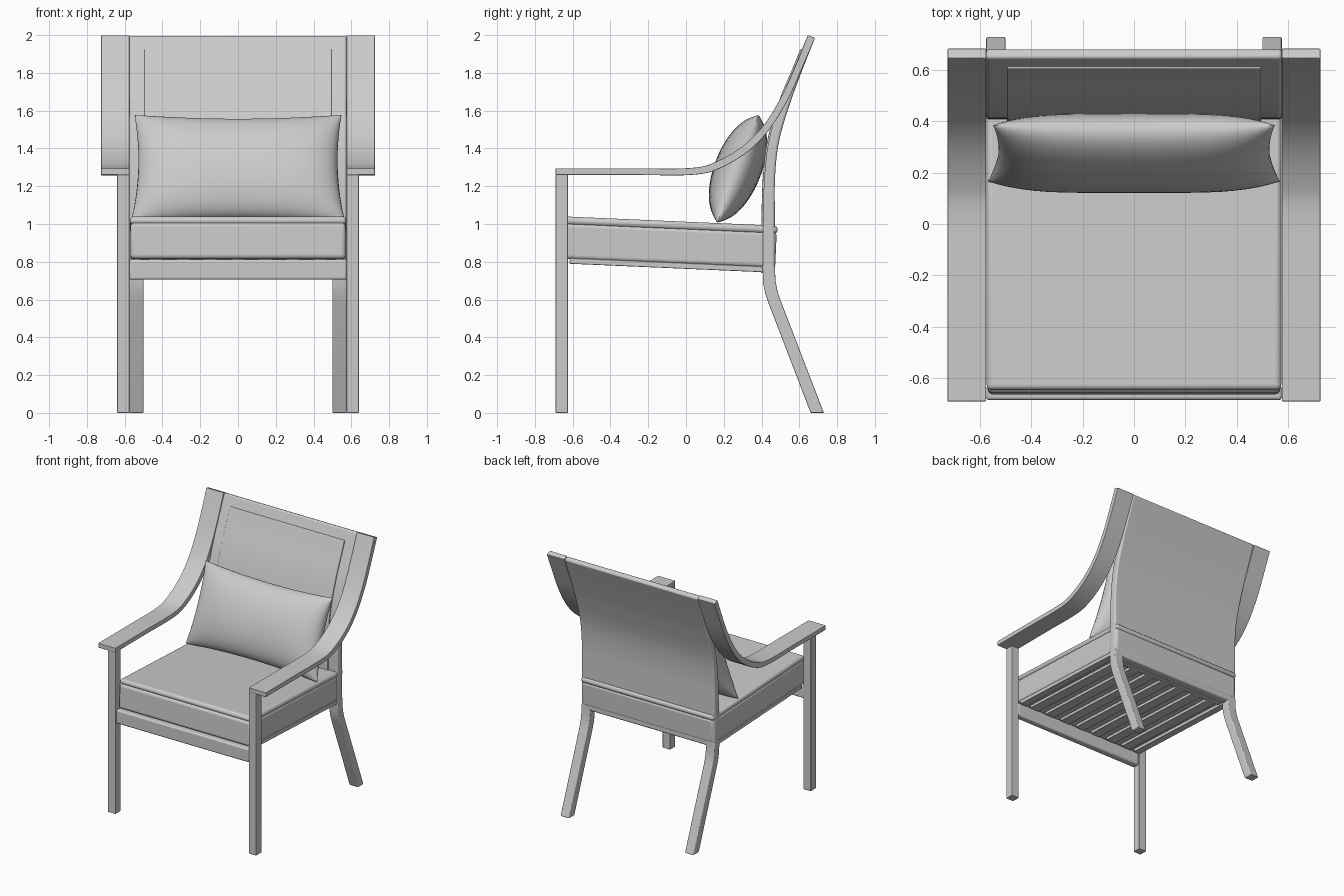
import bpy, bmesh, math
from mathutils import Matrix, Vector

if "Cube" in bpy.data.objects:
    bpy.data.objects.remove(bpy.data.objects["Cube"])

grey = bpy.data.materials.new("plain_grey")
grey.use_nodes = True
grey.diffuse_color = (0.6, 0.6, 0.6, 1)
grey.node_tree.nodes["Principled BSDF"].inputs["Base Color"].default_value = (0.6, 0.6, 0.6, 1)


def finish(name, bm, bevel=0.0, segments=3):
    bmesh.ops.recalc_face_normals(bm, faces=bm.faces)
    mesh = bpy.data.meshes.new(name)
    bm.to_mesh(mesh)
    bm.free()
    mesh.materials.append(grey)
    ob = bpy.data.objects.new(name, mesh)
    bpy.context.collection.objects.link(ob)
    if bevel:
        mod = ob.modifiers.new("rounding", 'BEVEL')
        mod.width, mod.segments = bevel, segments
        mod.limit_method, mod.angle_limit = 'ANGLE', math.radians(40)
    bpy.ops.object.select_all(action='DESELECT')
    bpy.context.view_layer.objects.active = ob
    ob.select_set(True)
    bpy.ops.object.shade_smooth_by_angle(angle=math.radians(35))
    return ob


def box(name, x, y, z, bevel=0.0, segments=3, tilt=None):
    """Box from (low, high) ranges, optionally turned by a matrix."""
    bm = bmesh.new()
    bmesh.ops.create_cube(bm, size=1)
    for v in bm.verts:
        v.co = Vector([(r[0] + r[1]) / 2 + c * (r[1] - r[0]) for c, r in zip(v.co, (x, y, z))])
    if tilt:
        bm.transform(tilt)
    return finish(name, bm, bevel, segments)


def smooth_line(points, steps=6):
    """Smooth curve through (y, z) points."""
    p = [Vector(q) for q in points]
    p = [2 * p[0] - p[1]] + p + [2 * p[-1] - p[-2]]
    out = []
    for a, b, c, d in zip(p, p[1:], p[2:], p[3:]):
        for i in range(steps):
            t = i / steps
            out.append(0.5 * (2 * b + (c - a) * t + (2 * a - 5 * b + 4 * c - d) * t ** 2
                              + (3 * b - a - 3 * c + d) * t ** 3))
    return out + [p[-2]]


def slab(name, front, rear, x0, x1, bevel=0.0):
    """Side profile between two matching (y, z) lines, extruded along x."""
    bm = bmesh.new()
    rows = [[bm.verts.new((x, q[0], q[1])) for x, q in ((x0, f), (x1, f), (x1, r), (x0, r))]
            for f, r in zip(front, rear)]
    for a, b in zip(rows, rows[1:]):
        for i in range(4):
            j = (i + 1) % 4
            bm.faces.new((a[i], a[j], b[j], b[i]))
    bm.faces.new(rows[0])
    bm.faces.new(rows[-1])
    return finish(name, bm, bevel)


# Curved back shell with a raised upholstered panel
shell_front = [(.405, .74), (.407, 1.0), (.415, 1.25), (.44, 1.45), (.5, 1.65), (.57, 1.82), (.645, 2.0)]
shell_rear = [(.47, .74), (.47, 1.05), (.472, 1.26), (.493, 1.44), (.548, 1.63), (.61, 1.8), (.683, 1.985)]
slab("back_shell", smooth_line(shell_front), smooth_line(shell_rear), -.575, .575, .012)
panel = shell_front[:-1] + [(.613, 1.925)]
slab("back_panel", smooth_line([(y - .008, z) for y, z in panel]),
     smooth_line([(y + .01, z) for y, z in panel]), -.495, .495, .004)

# Arms sweep up into wings beside the back
arm_top = [(-.69, 1.295), (-.3, 1.295), (.03, 1.297), (.17, 1.335), (.31, 1.42), (.42, 1.535), (.51, 1.685),
           (.58, 1.84), (.645, 2.0)]
arm_under = [(-.69, 1.26), (-.3, 1.26), (.03, 1.26), (.18, 1.295), (.33, 1.385), (.445, 1.505), (.543, 1.665),
             (.615, 1.825), (.683, 1.985)]
leg_front = [(.66, 0), (.437, .58), (.419, .635), (.408, .69), (.405, .78)]
leg_rear = [(.73, 0), (.499, .6), (.483, .65), (.474, .7), (.47, .78)]
for side, s in (("left", 1), ("right", -1)):
    slab(side + "_arm", smooth_line(arm_top), smooth_line(arm_under), s * .575, s * .725, .003)
    slab(side + "_back_leg", leg_front, leg_rear, s * .5, s * .575, .006)
    box(side + "_front_leg", sorted((s * .575, s * .64)), (-.69, -.625), (0, 1.262), .003)

# Seat frame, slats and cushion share the same backward slope
slope = Matrix.Rotation(math.radians(-2.5), 4, 'X')
box("front_rail", (-.576, .576), (-.685, -.63), (.705, .812), .012)
box("back_rail", (-.5, .5), (.36, .41), (.745, .775), .003)
for s in (-1, 1):
    box("side_rail", sorted((s * .515, s * .57)), (-.65, .41), (.762, .792), .004, tilt=slope)
for i in range(7):
    x = (i - 3) * .145
    box("seat_slat", (x - .04, x + .04), (-.65, .41), (.762, .786), .004, tilt=slope)
box("cushion_body", (-.57, .57), (-.7, .438), (.786, .978), .022, 4, tilt=slope)
box("cushion_top", (-.573, .573), (-.69, .442), (.968, 1.011), .02, 4, tilt=slope)

# Plump pillow with pinched edges, leaning on the back
bm = bmesh.new()
n = 28
lean = Matrix.Translation((0, .275, 1.292)) @ Matrix.Rotation(math.radians(-21), 4, 'X')
for face in (-1, 1):
    grid = []
    for i in range(n + 1):
        u = math.sin(math.pi * (i / n - .5))
        row = []
        for j in range(n + 1):
            v = math.sin(math.pi * (j / n - .5))
            x = u * (.558 - .01 * v - .03 * (1 - v * v))
            z = v * (.305 - .025 * (1 - u * u))
            puff = .125 * max(0, (1 - u ** 4) * (1 - v * v)) ** .5
            row.append(bm.verts.new(lean @ Vector((x, face * puff, z))))
        grid.append(row)
    for i in range(n):
        for j in range(n):
            bm.faces.new((grid[i][j], grid[i + 1][j], grid[i + 1][j + 1], grid[i][j + 1]))
bmesh.ops.remove_doubles(bm, verts=bm.verts, dist=.0005)
pillow = finish("pillow", bm)
for poly in pillow.data.polygons:
    poly.use_smooth = True
